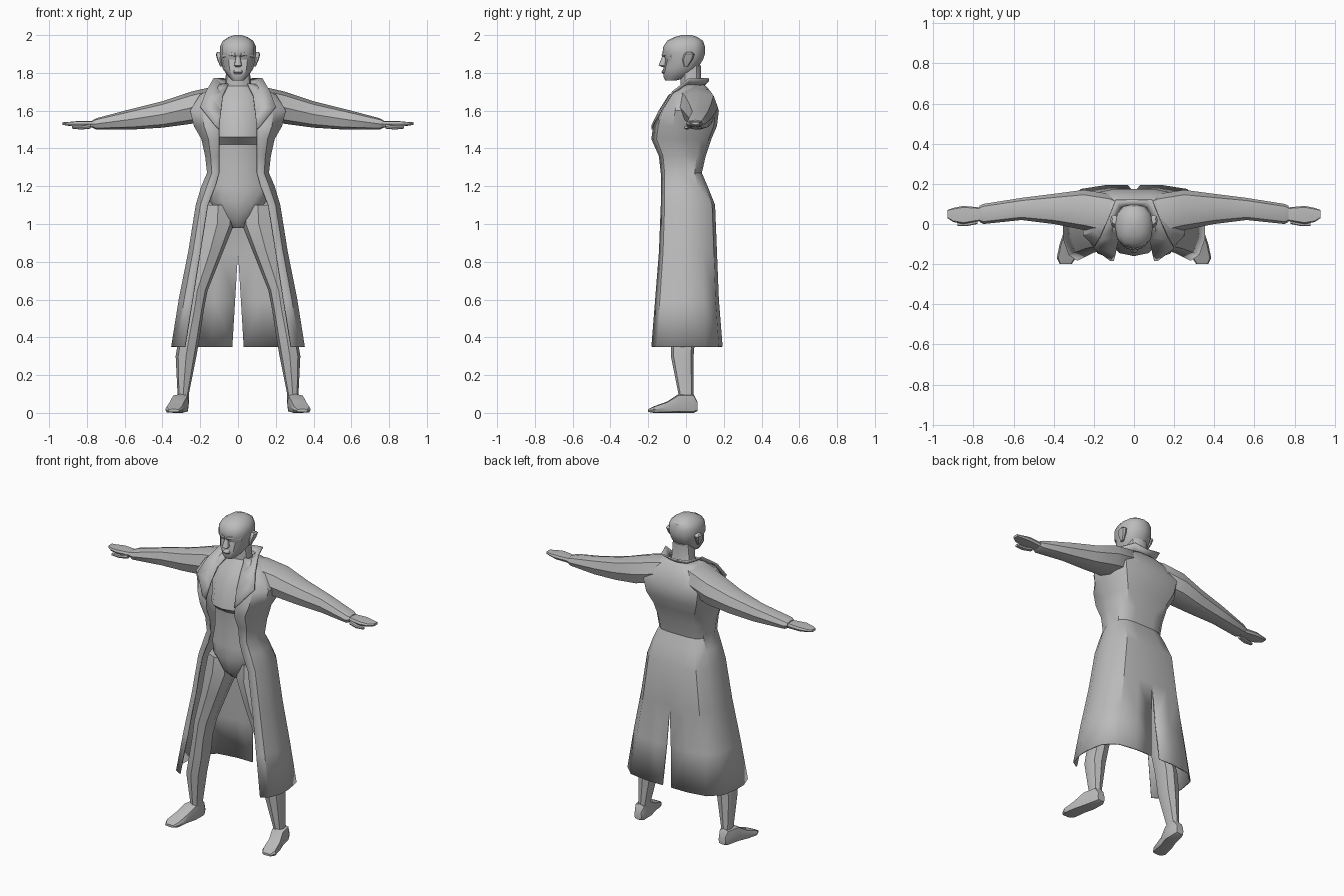
import bpy, bmesh, math

cube = bpy.data.objects.get("Cube")
if cube:
    bpy.data.objects.remove(cube, do_unlink=True)

grey = bpy.data.materials.new("plain grey")
grey.use_nodes = True
grey.diffuse_color = (.5, .5, .5, 1)
grey.node_tree.nodes["Principled BSDF"].inputs["Base Color"].default_value = grey.diffuse_color


def skin(name, rows, closed=True, mirror=False, thickness=0):
    """Joins rows of points into a surface; closed rows become a capped tube."""
    bm = bmesh.new()
    grid = [[bm.verts.new(point) for point in row] for row in rows]
    count = len(grid[0])
    for lower, upper in zip(grid, grid[1:]):
        for i in range(count if closed else count - 1):
            j = (i + 1) % count
            bm.faces.new((lower[i], lower[j], upper[j], upper[i]))
    if closed:
        bm.faces.new(grid[0])
        bm.faces.new(grid[-1])
    bmesh.ops.recalc_face_normals(bm, faces=bm.faces)
    mesh = bpy.data.meshes.new(name)
    bm.to_mesh(mesh)
    bm.free()
    mesh.materials.append(grey)
    part = bpy.data.objects.new(name, mesh)
    bpy.context.collection.objects.link(part)
    bpy.ops.object.select_all(action="DESELECT")
    part.select_set(True)
    bpy.context.view_layer.objects.active = part
    bpy.ops.object.shade_smooth_by_angle(angle=math.radians(35))
    if mirror:
        part.modifiers.new("Mirror", "MIRROR")
    if thickness:
        solid = part.modifiers.new("Solidify", "SOLIDIFY")
        solid.thickness, solid.offset = thickness, 0


def oval(sides, roundness, x=None, y=None, z=None):
    """A section filling two spans (low, high), at a fixed place on the third axis."""
    points = []
    for i in range(sides):
        turn = math.tau * i / sides
        waves = iter(math.copysign(abs(w) ** roundness, w) for w in (math.cos(turn), math.sin(turn)))
        points.append([sum(span) / 2 + next(waves) * (span[1] - span[0]) / 2
                       if isinstance(span, tuple) else span for span in (x, y, z)])
    return points


def body(z, wide, front, back):
    """A level section centred on the body."""
    return oval(12, .85, x=(-wide, wide), y=(front, back), z=z)


def limb(**spans):
    return oval(8, .8, **spans)


def box(**spans):
    return oval(8, .5, **spans)


def coat_row(z, edge, wide, front, back, split=0):
    """Half of an open level section, from the front edge round to the back seam."""
    return [(edge, front, z), (edge * .4 + wide * .6, front * .85, z), (wide, front * .4, z),
            (wide, (front + back) / 2, z), (wide * .95, back * .55, z),
            (wide * .75, back * .9, z), (wide * .4, back, z), (split, back, z)]


# Torso with bust and neck
skin("torso", [
    body(z=.98, wide=.03, front=-.04, back=.05),
    body(z=1.03, wide=.08, front=-.09, back=.1),
    body(z=1.12, wide=.15, front=-.11, back=.12),
    body(z=1.2, wide=.15, front=-.11, back=.09),
    body(z=1.3, wide=.13, front=-.1, back=.06),
    body(z=1.42, wide=.13, front=-.11, back=.08),
    body(z=1.46, wide=.13, front=-.16, back=.1),
    body(z=1.6, wide=.14, front=-.13, back=.12),
    body(z=1.68, wide=.12, front=-.07, back=.1),
    body(z=1.73, wide=.07, front=-.03, back=.08),
    body(z=1.84, wide=.06, front=-.03, back=.08)])

# Head and face
skin("head", [
    body(z=1.76, wide=.03, front=-.11, back=-.05),
    body(z=1.78, wide=.05, front=-.12, back=.02),
    body(z=1.82, wide=.08, front=-.12, back=.06),
    body(z=1.87, wide=.09, front=-.11, back=.09),
    body(z=1.9, wide=.095, front=-.125, back=.1),
    body(z=1.94, wide=.095, front=-.12, back=.1),
    body(z=1.97, wide=.08, front=-.1, back=.09),
    body(z=1.99, wide=.05, front=-.06, back=.06),
    body(z=2, wide=.02, front=-.02, back=.03)])
skin("nose", [
    body(z=1.89, wide=.01, front=-.125, back=-.1),
    body(z=1.84, wide=.02, front=-.145, back=-.1),
    body(z=1.83, wide=.01, front=-.125, back=-.1)])
skin("lips", [
    body(z=1.82, wide=.02, front=-.12, back=-.1),
    body(z=1.805, wide=.025, front=-.13, back=-.1),
    body(z=1.795, wide=.02, front=-.12, back=-.1)])
skin("brow", [
    limb(x=.01, y=(-.13, -.1), z=(1.885, 1.905)),
    limb(x=.04, y=(-.12, -.09), z=(1.89, 1.91)),
    limb(x=.08, y=(-.08, -.06), z=(1.88, 1.9))], mirror=True)
skin("ear", [
    limb(x=(.08, .095), y=(-.01, .01), z=1.835),
    limb(x=(.08, .11), y=(-.02, .035), z=1.87),
    limb(x=(.08, .118), y=(-.01, .045), z=1.9),
    limb(x=(.08, .11), y=(0, .03), z=1.91)], mirror=True)

# Legs and shoes
skin("leg", [
    limb(x=(.03, .18), y=(-.09, .11), z=1.1),
    limb(x=(.02, .2), y=(-.1, .11), z=1),
    limb(x=(.08, .22), y=(-.1, .08), z=.85),
    limb(x=(.16, .27), y=(-.09, .06), z=.65),
    limb(x=(.18, .28), y=(-.09, .04), z=.55),
    limb(x=(.2, .31), y=(-.08, .05), z=.42),
    limb(x=(.22, .33), y=(-.08, .04), z=.3),
    limb(x=(.26, .32), y=(-.04, .04), z=.1),
    limb(x=(.26, .33), y=(-.04, .04), z=.05)], mirror=True)
skin("shoe", [
    box(x=(.27, .32), y=.06, z=(.01, .06)),
    box(x=(.26, .33), y=.04, z=(0, .1)),
    box(x=(.26, .35), y=-.04, z=(0, .1)),
    box(x=(.28, .37), y=-.1, z=(0, .06)),
    box(x=(.29, .385), y=-.17, z=(0, .035)),
    box(x=(.31, .37), y=-.2, z=(.005, .02))], mirror=True)

# Sleeves and hands
skin("sleeve", [
    limb(x=.05, y=(-.01, .11), z=(1.6, 1.73)),
    limb(x=.12, y=(-.06, .15), z=(1.56, 1.73)),
    limb(x=.25, y=(-.03, .17), z=(1.53, 1.7)),
    limb(x=.4, y=(0, .15), z=(1.51, 1.65)),
    limb(x=.56, y=(.02, .13), z=(1.5, 1.61)),
    limb(x=.75, y=(0, .1), z=(1.5, 1.56)),
    limb(x=.77, y=(.01, .09), z=(1.51, 1.55))], mirror=True)
skin("hand", [
    box(x=.74, y=(.02, .08), z=(1.51, 1.545)),
    box(x=.85, y=(0, .09), z=(1.515, 1.545)),
    box(x=.9, y=(.01, .08), z=(1.52, 1.54)),
    box(x=.93, y=(.03, .07), z=(1.525, 1.54))], mirror=True)
skin("thumb", [
    limb(x=.78, y=(0, .03), z=(1.505, 1.53)),
    limb(x=.83, y=(-.01, .02), z=(1.5, 1.52)),
    limb(x=.88, y=(-.01, .01), z=(1.505, 1.52))], mirror=True)

# Open long coat, split at the back below the hips
skin("coat", [
    coat_row(z=1.74, edge=.05, wide=.08, front=-.01, back=.09),
    coat_row(z=1.72, edge=.06, wide=.13, front=-.03, back=.11),
    coat_row(z=1.68, edge=.08, wide=.2, front=-.09, back=.14),
    coat_row(z=1.6, edge=.09, wide=.25, front=-.14, back=.17),
    coat_row(z=1.52, edge=.1, wide=.23, front=-.17, back=.16),
    coat_row(z=1.45, edge=.1, wide=.19, front=-.18, back=.13),
    coat_row(z=1.36, edge=.1, wide=.17, front=-.14, back=.1),
    coat_row(z=1.27, edge=.1, wide=.16, front=-.13, back=.08),
    coat_row(z=1.2, edge=.12, wide=.19, front=-.13, back=.11),
    coat_row(z=1.1, edge=.16, wide=.22, front=-.13, back=.15),
    coat_row(z=.85, edge=.2, wide=.26, front=-.14, back=.16),
    coat_row(z=.6, edge=.24, wide=.31, front=-.16, back=.17, split=.015),
    coat_row(z=.35, edge=.28, wide=.35, front=-.18, back=.19, split=.03),
], closed=False, mirror=True, thickness=.008)

# Wide collar running down into the lapels
neck_line = [(0, .08, 1.72), (.06, .07, 1.73), (.08, 0, 1.73), (.08, -.07, 1.69),
             (.09, -.14, 1.6), (.1, -.18, 1.5)]
outer_line = [(0, .12, 1.76), (.09, .12, 1.77), (.13, .02, 1.77), (.17, -.07, 1.7),
              (.2, -.12, 1.62), (.12, -.18, 1.52)]
skin("collar", [neck_line, outer_line], closed=False, mirror=True, thickness=.008)
